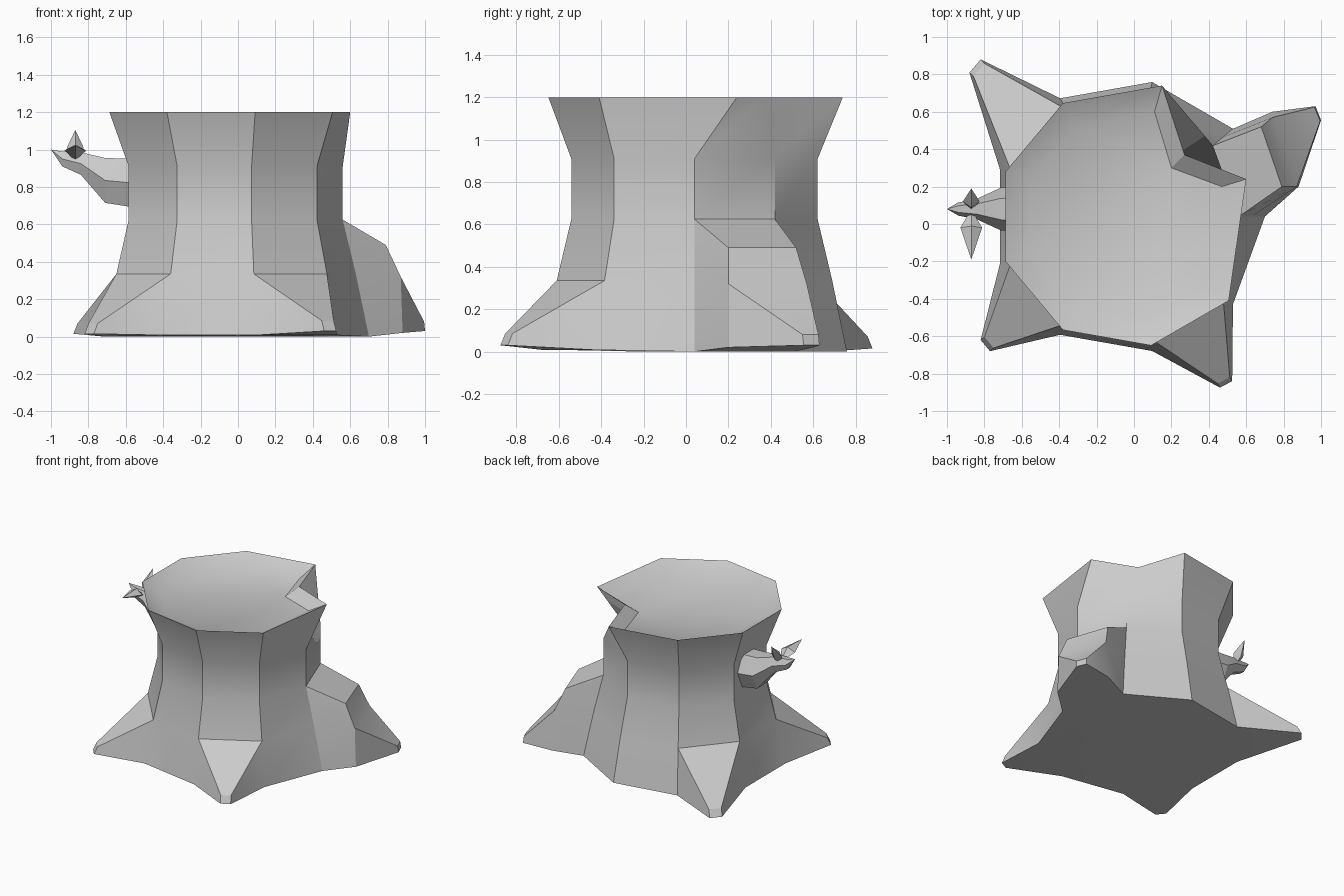
import bpy, bmesh
from math import cos, sin, radians, pi
from mathutils import Vector

if "Cube" in bpy.data.objects:
    bpy.data.objects.remove(bpy.data.objects["Cube"])

CX, CY, N = -0.03, 0.04, 9


def finish(bm, name, angle=30):
    bmesh.ops.recalc_face_normals(bm, faces=bm.faces)
    me = bpy.data.meshes.new(name)
    bm.to_mesh(me)
    bm.free()
    ob = bpy.data.objects.new(name, me)
    bpy.context.collection.objects.link(ob)
    bpy.ops.object.select_all(action='DESELECT')
    ob.select_set(True)
    bpy.context.view_layer.objects.active = ob
    bpy.ops.object.shade_smooth_by_angle(angle=radians(angle))
    return ob


def bridge(bm, a, b):
    n = len(a)
    return [bm.faces.new((a[i], a[(i + 1) % n], b[(i + 1) % n], b[i])) for i in range(n)]


# stump body: nine-sided rings, with a split pulled into the rim
bm = bmesh.new()
rings = []
for r, z in [(0.73, 0.005), (0.66, 0.335), (0.59, 0.625), (0.59, 0.91), (0.70, 1.20), (0.56, 1.13)]:
    rings.append([bm.verts.new((CX + r * cos(2 * pi * i / N), CY + r * sin(2 * pi * i / N), z))
                  for i in range(N)])
for ring, pts in ((rings[4], [(0.60, 0.24), (0.27, 0.37), (0.15, 0.74)]),
                  (rings[5], [(0.47, 0.20), (0.20, 0.30), (0.11, 0.60)])):
    for v, (x, y) in zip(ring, pts):
        v.co.x, v.co.y = x, y
for v in rings[0]:
    v.co.z = 0.0 if v.co.y > -0.4 else 0.008
sides = [bridge(bm, a, b) for a, b in zip(rings, rings[1:])]
bm.faces.new(rings[5])
bm.faces.new(rings[0])


def pull(face, bottom_a, bottom_b, top_b, top_a):
    """Extrude one side quad out to four given corners and return the cap."""
    old = list(face.verts)
    bm.faces.remove(face)
    new = [bm.verts.new(p) for p in (bottom_a, bottom_b, top_b, top_a)]
    bridge(bm, old, new)
    return bm.faces.new(new)


# three small roots: side index, two tip corners, height of tip underside
for i, a, b, z in [(3, (-0.82, 0.88), (-0.88, 0.81), 0.015),
                   (5, (-0.82, -0.62), (-0.77, -0.68), 0.015),
                   (7, (0.46, -0.875), (0.525, -0.84), 0.03)]:
    tops = [Vector(p) * 0.975 for p in (b, a)]
    pull(sides[0][i], (*a, z), (*b, z), (*tops[0], z + 0.055), (*tops[1], z + 0.055))

# large root: two stacked quads move out together, then the lower one tapers
lo, hi = sides[0][0], sides[1][0]
bm.faces.remove(lo)
bm.faces.remove(hi)
old = [rings[0][0], rings[0][1], rings[1][1], rings[2][1], rings[2][0], rings[1][0]]
new = [bm.verts.new(p) for p in [(0.88, 0.20, 0.02), (0.74, 0.60, 0.02), (0.74, 0.57, 0.32),
                                 (0.68, 0.52, 0.49), (0.79, 0.20, 0.49), (0.87, 0.20, 0.32)]]
bridge(bm, old, new)
bm.faces.new((new[5], new[2], new[3], new[4]))
foot = bm.faces.new((new[0], new[1], new[2], new[5]))
pull(foot, (1.0, 0.555, 0.03), (0.97, 0.63, 0.03), (0.965, 0.625, 0.08), (0.995, 0.55, 0.08))
finish(bm, "tree_stump")

# side branch: six-sided loft (x, centre z, half width, half height)
bm = bmesh.new()
loops = []
for x, z, hy, hz in [(-0.55, 0.82, 0.12, 0.13), (-0.71, 0.835, 0.115, 0.12),
                     (-0.84, 0.925, 0.055, 0.06), (-0.94, 0.95, 0.035, 0.04)]:
    loops.append([bm.verts.new((x, 0.08 + hy * cos(k * pi / 3) , z + hz * sin(k * pi / 3) / 0.866))
                  for k in range(6)])
for a, b in zip(loops, loops[1:]):
    bridge(bm, a, b)
bm.faces.new(loops[0])
tip = bm.verts.new((-1.0, 0.08, 1.0))
for k in range(6):
    bm.faces.new((loops[-1][k], loops[-1][(k + 1) % 6], tip))
finish(bm, "side_branch")


# two leaf-like twigs: four-sided spindles
def twig(name, start, mid, end, wide, thick):
    bm = bmesh.new()
    s, m, e = Vector(start), Vector(mid), Vector(end)
    side = Vector((1, 0, 0))
    up = side.cross((e - s).normalized())
    ring = [bm.verts.new(m + d) for d in (side * wide, up * thick, -side * wide, -up * thick)]
    ends = [bm.verts.new(s), bm.verts.new(e)]
    for k in range(4):
        for p in ends:
            bm.faces.new((ring[k], ring[(k + 1) % 4], p))
    finish(bm, name)


twig("front_twig", (-0.87, 0.08, 0.94), (-0.87, -0.02, 0.995), (-0.87, -0.19, 1.02), 0.058, 0.033)
twig("back_twig", (-0.87, 0.07, 0.93), (-0.87, 0.12, 1.01), (-0.87, 0.19, 1.105), 0.045, 0.035)
